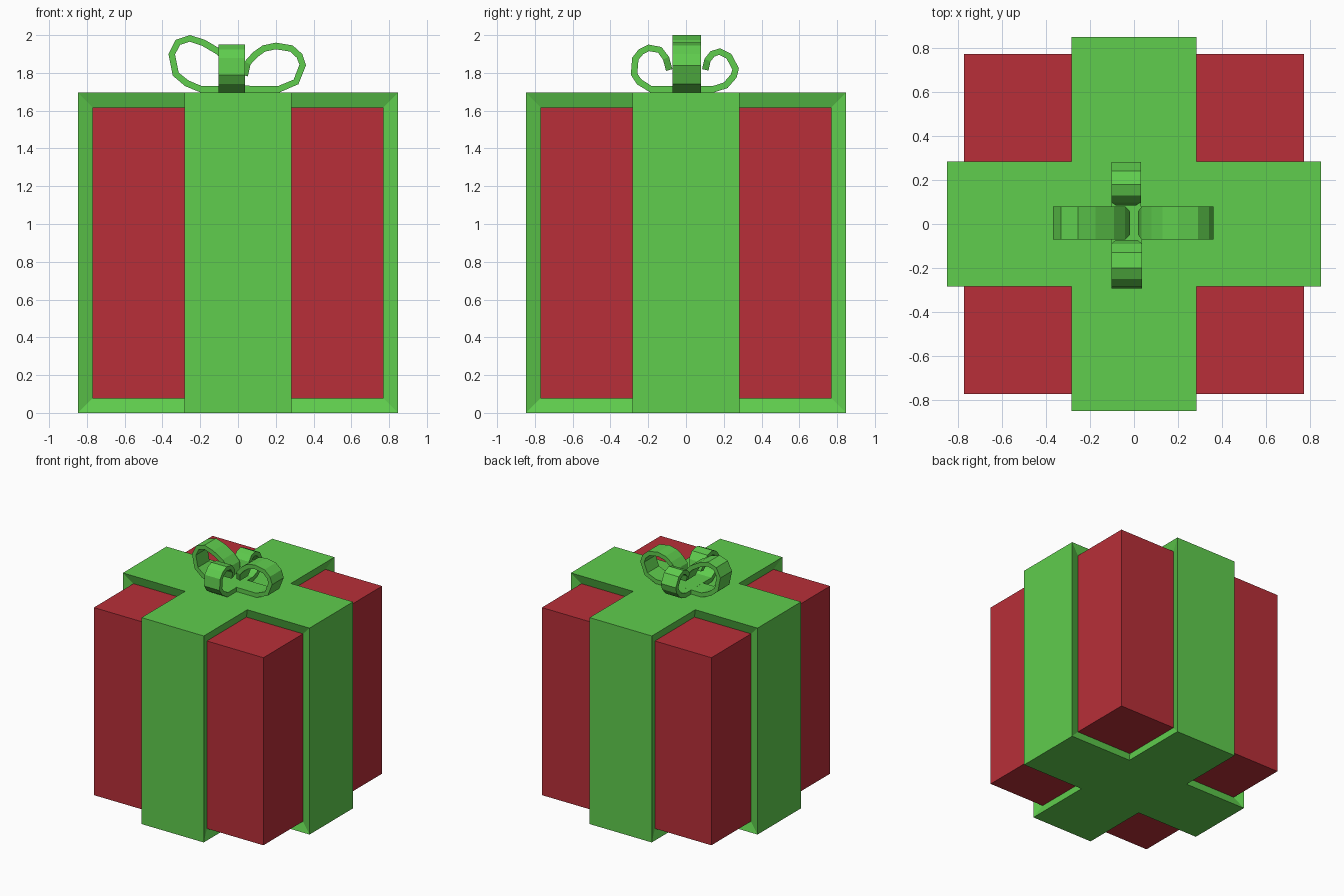
import bpy, bmesh
from mathutils import Vector

if "Cube" in bpy.data.objects:
    bpy.data.objects.remove(bpy.data.objects["Cube"])

OUT, IN = 0.8475, 0.77      # half sizes of the ribbon and the box
TOP = 2 * OUT


def material(name, color):
    m = bpy.data.materials.new(name)
    m.diffuse_color = color
    m.use_nodes = True
    m.node_tree.nodes["Principled BSDF"].inputs["Base Color"].default_value = m.diffuse_color
    return m


RED = material("red_paper", (0.48, 0.028, 0.04, 1))
GREEN = material("green_ribbon", (0.115, 0.61, 0.075, 1))


def finish(bm, name, mat):
    bmesh.ops.recalc_face_normals(bm, faces=bm.faces)
    me = bpy.data.meshes.new(name)
    bm.to_mesh(me)
    bm.free()
    me.materials.append(mat)
    ob = bpy.data.objects.new(name, me)
    bpy.context.collection.objects.link(ob)
    return ob


# Box
bm = bmesh.new()
bmesh.ops.create_cube(bm, size=2 * IN)
finish(bm, "box", RED).location.z = OUT

# Crossed ribbon bands: middle thirds of the box, scaled outwards
bm = bmesh.new()
bmesh.ops.create_cube(bm, size=2 * IN)
bmesh.ops.subdivide_edges(bm, edges=bm.edges[:], cuts=2, use_grid_fill=True)
band, rest = [], []
for f in bm.faces:
    c = f.calc_center_median()
    (band if min(abs(c.x), abs(c.y)) < IN / 3 else rest).append(f)
bmesh.ops.delete(bm, geom=rest, context='FACES')
new = bmesh.ops.extrude_face_region(bm, geom=band)["geom"]
for v in new:
    if isinstance(v, bmesh.types.BMVert):
        v.co *= OUT / IN
finish(bm, "ribbon_bands", GREEN).location.z = OUT


# Bow loops: flat strip along an outer outline (distance from centre, height)
def bow_loop(name, outline, direction, centre, half, thick=0.035):
    d = Vector(direction)
    side = Vector((-d.y, d.x, 0))
    pts = [Vector(p) for p in outline]
    bm = bmesh.new()
    rings = []
    for i, p in enumerate(pts):
        t = (pts[min(i + 1, len(pts) - 1)] - pts[max(i - 1, 0)]).normalized()
        q = p + Vector((-t.y, t.x)) * thick
        w = half * (0.7 if i == len(pts) - 1 else 1)   # pinched end
        ring = []
        for a, s in ((p, -w), (p, w), (q, w), (q, -w)):
            co = Vector(centre) + d * a.x + side * s
            co.z = a.y
            ring.append(bm.verts.new(co))
        rings.append(ring)
    for a, b in zip(rings, rings[1:]):
        for k in range(4):
            j = (k + 1) % 4
            bm.faces.new((a[k], a[j], b[j], b[k]))
    bm.faces.new(rings[0])
    bm.faces.new(rings[-1])
    finish(bm, name, GREEN)


Z0 = TOP + 0.002
bow_loop("bow_loop_right",
         [(0, Z0), (0.22, Z0), (0.32, 1.74), (0.36, 1.84), (0.34, 1.90), (0.29, 1.945),
          (0.20, 1.96), (0.13, 1.945), (0.08, 1.91), (0.035, 1.86), (0.018, 1.79)],
         (1, 0, 0), (0, 0.004, 0), 0.075)
bow_loop("bow_loop_left",
         [(0, Z0), (0.20, Z0), (0.28, 1.73), (0.345, 1.785), (0.368, 1.90), (0.33, 1.975),
          (0.255, 2.0), (0.175, 1.975), (0.09, 1.925), (0.04, 1.87), (0.018, 1.80)],
         (-1, 0, 0), (0, 0.004, 0), 0.075)
bow_loop("bow_loop_front",
         [(0, Z0), (0.19, Z0), (0.26, 1.74), (0.292, 1.79), (0.285, 1.88), (0.25, 1.925),
          (0.20, 1.95), (0.13, 1.937), (0.09, 1.885), (0.072, 1.82)],
         (0, -1, 0), (-0.033, 0, 0), 0.07)
bow_loop("bow_loop_back",
         [(0, Z0), (0.15, Z0), (0.22, 1.72), (0.268, 1.775), (0.28, 1.825), (0.24, 1.90),
          (0.18, 1.93), (0.13, 1.915), (0.098, 1.875), (0.085, 1.82)],
         (0, 1, 0), (-0.036, 0, 0), 0.067)
